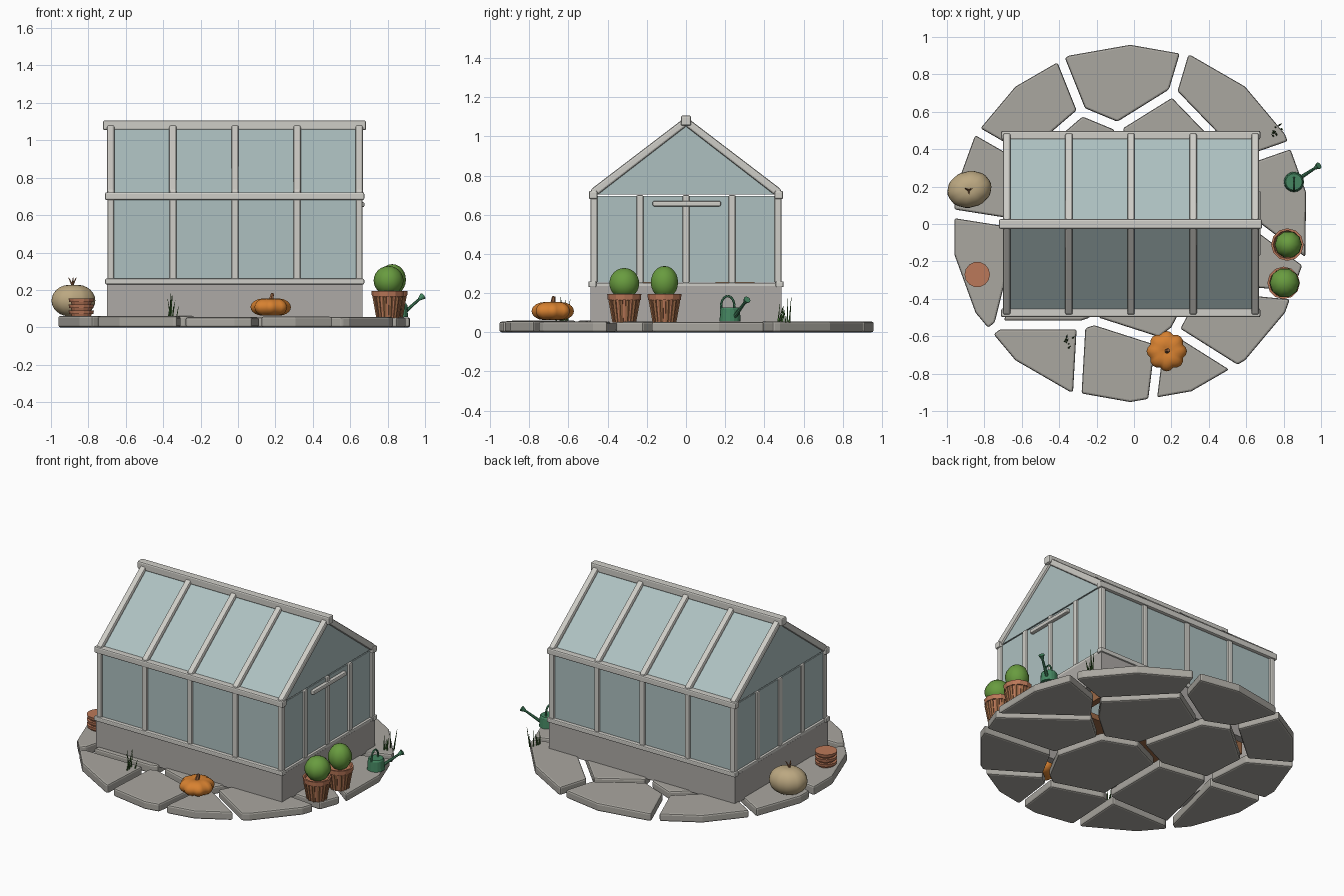
import bpy, bmesh, math, random
from mathutils import Vector

if "Cube" in bpy.data.objects:
    bpy.data.objects.remove(bpy.data.objects["Cube"])
random.seed(4)

def mat(name, r, g, b):
    m = bpy.data.materials.new(name)
    m.diffuse_color = (r, g, b, 1)
    m.use_nodes = True
    m.node_tree.nodes["Principled BSDF"].inputs["Base Color"].default_value = m.diffuse_color
    return m

FRAME = mat("frame", .62, .61, .57)
STONE = mat("stone", .40, .385, .35)
WALL = mat("wall", .42, .40, .38)
GLASS = mat("glass", .42, .53, .53)
ORANGE = mat("orange", .68, .22, .03)
TAN = mat("tan", .50, .39, .22)
CLAY = mat("clay", .50, .19, .10)
WOOD = mat("wood", .33, .14, .06)
GREEN = mat("green", .14, .33, .05)
CAN = mat("can_green", .06, .24, .12)
GRASS = mat("grass", .05, .14, .03)

def add(name, bm, m, bevel=0, smooth=False):
    bmesh.ops.recalc_face_normals(bm, faces=bm.faces)
    me = bpy.data.meshes.new(name)
    bm.to_mesh(me)
    bm.free()
    me.materials.append(m)
    ob = bpy.data.objects.new(name, me)
    bpy.context.collection.objects.link(ob)
    if bevel:
        b = ob.modifiers.new("bevel", "BEVEL")
        b.width, b.segments = bevel, 2
    if smooth:
        for p in me.polygons:
            p.use_smooth = True
    return ob

def box(name, lo, hi, m, bevel=0):
    bm = bmesh.new()
    bmesh.ops.create_cube(bm, size=1)
    lo, hi = Vector(lo), Vector(hi)
    for v in bm.verts:
        v.co = (lo + hi) / 2 + v.co * (hi - lo)
    return add(name, bm, m, bevel)

def extrude(bm, offset):
    r = bmesh.ops.extrude_face_region(bm, geom=list(bm.faces))
    for v in r["geom"]:
        if isinstance(v, bmesh.types.BMVert):
            v.co += Vector(offset)

def prism(name, pts, offset, m, bevel=0):
    bm = bmesh.new()
    bm.faces.new([bm.verts.new(p) for p in pts])
    extrude(bm, offset)
    return add(name, bm, m, bevel)

def bar(name, p, q, r1, r2, m, sides=8):
    """Straight round bar or cone between two points."""
    p, q = Vector(p), Vector(q)
    bm = bmesh.new()
    bmesh.ops.create_cone(bm, cap_ends=True, segments=sides, radius1=r1, radius2=r2, depth=(q - p).length)
    rot = (q - p).to_track_quat("Z", "Y")
    for v in bm.verts:
        v.co = rot @ v.co + (p + q) / 2
    return add(name, bm, m)

def lathe(name, prof, x, y, m, n=12):
    bm = bmesh.new()
    turn = [2 * math.pi * i / n for i in range(n)]
    rings = [[bm.verts.new((x + r * math.cos(t), y + r * math.sin(t), z)) for t in turn] for r, z in prof]
    for a, b in zip(rings, rings[1:]):
        for i in range(n):
            bm.faces.new((a[i], a[(i + 1) % n], b[(i + 1) % n], b[i]))
    bm.faces.new(rings[0])
    bm.faces.new(rings[-1])
    return add(name, bm, m)

def ball(name, loc, size, m, lobes, depth=0, dip=0, u=32, v=14):
    """Lobed ellipsoid with an optional dip at both poles."""
    bm = bmesh.new()
    bmesh.ops.create_uvsphere(bm, u_segments=u, v_segments=v, radius=1)
    for w in bm.verts:
        k = math.hypot(w.co.x, w.co.y)
        s = 1 - depth * (1 - abs(math.cos(math.atan2(w.co.y, w.co.x) * lobes / 2)))
        z = w.co.z * (1 - dip * (1 - k) ** 2)
        w.co = (w.co.x * s * size[0], w.co.y * s * size[1], z * size[2])
    ob = add(name, bm, m, smooth=True)
    ob.location = loc
    return ob

# Crazy paving: a disc split into cells around stone centres, with joints
centres = [Vector((x, y, 0)) for x, y in (
    (-.06, .85), (-.61, .63), (.51, .68), (.22, .4), (-.3, .27), (-.84, .23), (-.9, -.15), (-.385, -.28),
    (-.385, -.8), (-.21, -.81), (.43, -.89), (.6, -.62), (-.04, -.28), (.74, .02), (.65, -.1))]
for i, c in enumerate(centres):
    bm = bmesh.new()
    bmesh.ops.create_circle(bm, cap_ends=True, segments=18, radius=.955)
    bmesh.ops.translate(bm, verts=bm.verts, vec=(-.02, .003, 0))
    for o in centres:
        if o != c:
            n = (o - c).normalized()
            bmesh.ops.bisect_plane(bm, geom=bm.verts[:] + bm.edges[:] + bm.faces[:], dist=1e-5,
                                   plane_co=(c + o) / 2 - n * .023, plane_no=n, clear_outer=True)
    bmesh.ops.remove_doubles(bm, verts=bm.verts, dist=.015)
    extrude(bm, (0, 0, random.uniform(.052, .062)))
    add(f"paving_slab_{i}", bm, STONE, .011)

# Low masonry wall as four sides
X0, X1, Y = -.70, .665, .488
for s in (-1, 1):
    box("long_base_wall", (X0, s * (Y - .025) - .025, .045), (X1, s * (Y - .025) + .025, .235), WALL)
for a in (X0, X1 - .05):
    box("end_base_wall", (a, -Y, .045), (a + .05, Y, .235), WALL)

# Sill, eaves and ridge beams
for s in (-1, 1):
    box("sill", (-.71, s * .478 - .02, .23), (.675, s * .478 + .02, .26), FRAME, .006)
    box("eave", (-.71, s * .474 - .022, .68), (.675, s * .474 + .022, .722), FRAME, .008)
for x in (X0 + .015, X1 - .015):
    box("end_sill", (x - .015, -.47, .232), (x + .015, .47, .252), FRAME, .004)
box("ridge", (-.722, -.026, 1.054), (.685, .026, 1.106), FRAME, .009)

# Glass walls, gables and roof
for s in (-1, 1):
    box("side_glass", (-.69, s * .47 - .004, .25), (.655, s * .47 + .004, .70), GLASS)
    prism("roof_glass", [(-.69, s * .475, .705), (.655, s * .475, .705), (.655, 0, 1.075), (-.69, 0, 1.075)], (0, 0, -.01), GLASS)
for x in (-.688, .645):
    box("end_glass", (x, -.465, .255), (x + .008, .465, .695), GLASS)
    prism("gable_glass", [(x, -.465, .703), (x, .465, .703), (x, 0, 1.068)], (.008, 0, 0), GLASS)

# Posts and rafters
for i in range(5):
    x = -.68 + i * .332
    for s in (-1, 1):
        box("side_post", (x - .018, s * .47 - .018, .25), (x + .018, s * .47 + .018, .69), FRAME, .008)
        prism("rafter", [(x - .02, s * .485, .675), (x - .02, s * .485, .73), (x - .02, 0, 1.1), (x - .02, 0, 1.05)], (.04, 0, 0), FRAME, .01)
for x in (-.682, .65):
    for y in (-.235, 0, .235):
        box("end_post", (x - .015, y - .018, .25), (x + .015, y + .018, .70), FRAME, .007)
box("door_rail", (.648, -.17, .643), (.676, .178, .67), FRAME, .007)

# Benches inside
for s in (-1, 1):
    box("bench_top", (-.6, s * .25 - .1, .225), (.56, s * .25 + .1, .262), WOOD)
    for x in (-.55, .5):
        box("bench_leg", (x - .02, s * .25 - .08, .05), (x + .02, s * .25 + .08, .23), WOOD)

# Staved pots with clipped round bushes
for x, y, r, h, tz in ((.80, -.315, .08, .078, .25), (.82, -.11, .073, .083, .255)):
    lathe("plant_pot", [(.056, .05), (.074, .165), (.084, .165), (.087, .195), (.076, .195), (.07, .18)], x, y, CLAY)
    for i in range(12):
        a = math.pi * (2 * i + 1) / 12
        c, s = math.cos(a), math.sin(a)
        bar("pot_stave", (x + .052 * c, y + .052 * s, .052), (x + .07 * c, y + .07 * s, .165), .011, .014, WOOD, 6)
    ball("bush", (x + .005, y, tz), (r, r, h), GREEN, 10, .05, u=20, v=12)

# Stacked empty clay pots
for i in range(3):
    z = .055 + i * .032
    lathe("stacked_pot", [(.05, z), (.056, z + .016), (.064, z + .016), (.068, z + .036)], -.838, -.27, CLAY, 14)

# Orange pumpkin and tan squash
ball("pumpkin", (.175, -.68, .108), (.108, .108, .057), ORANGE, 8, .13, .35)
bar("pumpkin_stem", (.175, -.68, .14), (.185, -.675, .182), .014, .009, WOOD, 6)
squash = ball("squash", (-.88, .185, .143), (.12, .098, .092), TAN, 10, .03, .1)
squash.rotation_euler.z = .25
for dx, dy in ((.02, .01), (-.02, .012), (.004, -.02)):
    bar("squash_stem", (-.885, .18, .225), (-.885 + dx, .18 + dy, .265), .006, .002, WOOD, 5)

# Watering can
cx, cy = .855, .225
lathe("can_body", [(.054, .055), (.05, .118), (.044, .127)], cx, cy, CAN, 16)
bar("can_spout", (.885, .245, .075), (.975, .303, .156), .011, .007, CAN)
bar("can_rose", (.968, .299, .15), (.988, .312, .167), .008, .019, CAN, 10)
arc = [Vector((cx, cy - .012 + .034 * math.cos(t), .135 + .05 * math.sin(t))) for t in [math.pi * k / 8 for k in range(9)]]
drop = Vector((0, 0, .02))
arc = [arc[0] - drop] + arc + [arc[-1] - drop]
for p, q in zip(arc, arc[1:]):
    bar("can_handle", p, q, .006, .006, CAN, 6)

# Grass tufts
for gx, gy in ((-.35, -.635), (.765, .5)):
    for k in range(8):
        x, y = gx + random.uniform(-.025, .025), gy + random.uniform(-.035, .035)
        tip = (x + random.uniform(-.018, .018), y + random.uniform(-.02, .02), random.uniform(.1, .18))
        bar("grass_blade", (x, y, .05), tip, .005, .001, GRASS, 4)
